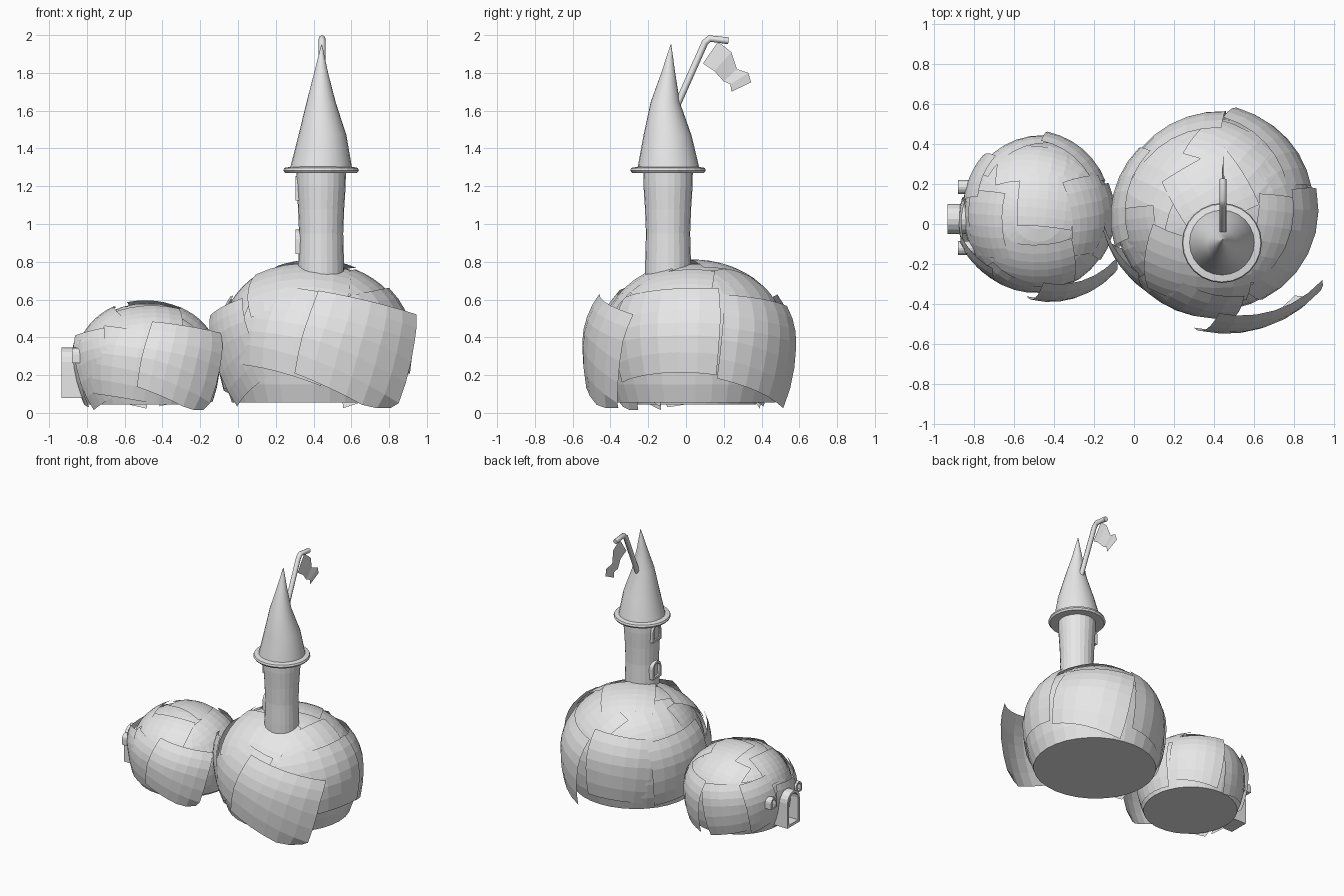
import bpy
import bmesh
from math import sin, cos, pi, radians
from mathutils import Vector

if "Cube" in bpy.data.objects:
    bpy.data.objects.remove(bpy.data.objects["Cube"])

grey = bpy.data.materials.new("plain_grey")
grey.use_nodes = True
grey.diffuse_color = (0.8, 0.8, 0.8, 1)
grey.node_tree.nodes["Principled BSDF"].inputs["Base Color"].default_value = (0.8, 0.8, 0.8, 1)


def add_object(name, bm):
    mesh = bpy.data.meshes.new(name)
    bm.to_mesh(mesh)
    bm.free()
    mesh.materials.append(grey)
    obj = bpy.data.objects.new(name, mesh)
    bpy.context.collection.objects.link(obj)
    return obj


def smooth(obj, angle):
    bpy.ops.object.select_all(action="DESELECT")
    obj.select_set(True)
    bpy.context.view_layer.objects.active = obj
    bpy.ops.object.shade_smooth_by_angle(angle=radians(angle))


def grid_faces(bm, rows, closed=False):
    """Join rows of vertices with quads."""
    for low, high in zip(rows, rows[1:]):
        count = len(low)
        for i in range(count if closed else count - 1):
            j = (i + 1) % count
            bm.faces.new((low[i], low[j], high[j], high[i]))


def lathe(name, profile, sides=24):
    """Turn (x, y, radius, z) rings into a closed round body."""
    bm = bmesh.new()
    rows = []
    for x, y, radius, z in profile:
        rows.append([bm.verts.new((x + radius * cos(2 * pi * i / sides),
                                   y + radius * sin(2 * pi * i / sides), z))
                     for i in range(sides)])
    grid_faces(bm, rows, closed=True)
    bm.faces.new(rows[0][::-1])
    bm.faces.new(rows[-1])
    return add_object(name, bm)


class Dome:
    """Squashed ball with a fuller lower half."""

    def __init__(self, name, centre, radii, depth, floor):
        self.name, self.centre, self.radii = name, Vector(centre), radii
        self.depth, self.floor = depth, floor

    def point(self, d, scale):
        rz = self.radii[2] if d.z > 0 else self.depth
        offset = Vector((d.x * self.radii[0], d.y * self.radii[1], d.z * rz))
        return self.centre + offset * scale

    def core(self):
        bm = bmesh.new()
        bmesh.ops.create_uvsphere(bm, u_segments=32, v_segments=18, radius=1)
        for v in bm.verts:
            v.co = self.point(v.co.copy(), 0.97)
        cut = bmesh.ops.bisect_plane(bm, geom=bm.verts[:] + bm.edges[:] + bm.faces[:],
                                     plane_co=(0, 0, self.floor), plane_no=(0, 0, 1),
                                     clear_inner=True)
        rim = [e for e in cut["geom_cut"] if isinstance(e, bmesh.types.BMEdge)]
        bmesh.ops.contextual_create(bm, geom=rim)
        add_object(self.name + "_core", bm)

    def plate(self, label, az, el, half_w, half_h, roll, base, lift_u, lift_v):
        """Curved square scale lying on the ball, tilted outwards at its edges."""
        az, el, roll = radians(az), radians(el), radians(roll)
        out = Vector((cos(az) * cos(el), sin(az) * cos(el), sin(el)))
        side = Vector((-sin(az), cos(az), 0))
        up = out.cross(side)
        side, up = side * cos(roll) + up * sin(roll), up * cos(roll) - side * sin(roll)
        bm = bmesh.new()
        steps = 6
        rows = []
        for j in range(steps + 1):
            v = 2 * j / steps - 1
            b = radians(half_h) * v
            row = []
            for i in range(steps + 1):
                u = 2 * i / steps - 1
                a = radians(half_w) * u
                d = out * cos(a) * cos(b) + side * sin(a) * cos(b) + up * sin(b)
                p = self.point(d, base + lift_u * u + lift_v * v)
                p.z = max(p.z, self.floor - 0.03)
                row.append(bm.verts.new(p))
            rows.append(row)
        grid_faces(bm, rows)
        add_object(self.name + "_plate_" + label, bm)


# Large and small domes
large = Dome("large_dome", (0.40, 0.05, 0.375), (0.51, 0.50, 0.43), 0.68, 0.055)
small = Dome("small_dome", (-0.48, 0.04, 0.28), (0.385, 0.39, 0.31), 0.50, 0.045)
large.core()
small.core()

# Overlapping plates: azimuth, elevation, half width, half height, roll, scale, lifts
large_plates = {
    "front_right": (-66, 2, 29, 23, -18, 1.24, 0.06, 0.0),
    "right": (-24, 13, 38, 27, 4, 1.01, 0.03, 0.0),
    "back_right": (48, 5, 31, 27, -12, 1.04, 0.05, -0.02),
    "back": (116, 5, 32, 27, -6, 1.0, -0.04, 0.01),
    "left": (168, 4, 30, 27, 6, 1.01, 0.02, 0.01),
    "front_left": (212, 0, 18, 25, 22, 1.05, -0.02, 0.06),
    "front": (-108, 14, 30, 27, -10, 1.03, 0.02, -0.01),
    "upper_right": (-25, 45, 28, 18, 12, 0.99, 0.01, 0.0),
    "upper_back": (62, 45, 32, 20, -10, 0.98, 0.02, 0.01),
    "upper_left": (140, 45, 32, 20, 10, 0.98, 0.01, 0.01),
    "upper_front": (200, 36, 20, 18, -8, 0.98, -0.02, 0.02),
    "upper_centre": (-105, 50, 32, 24, 8, 1.01, -0.02, 0.0),
    "cap": (100, 76, 22, 20, 20, 1.01, 0.0, 0.01),
}
small_plates = {
    "front_right": (-64, 4, 29, 27, -16, 1.16, 0.08, 0.0),
    "right": (-5, 2, 30, 28, 0, 1.0, 0.01, 0.0),
    "back_right": (56, 4, 28, 28, -6, 1.04, 0.05, 0.01),
    "back": (116, 2, 30, 28, 8, 1.01, -0.03, 0.01),
    "back_left": (150, 6, 18, 28, 12, 1.03, -0.03, 0.03),
    "left": (186, -4, 20, 24, -6, 1.03, 0.02, 0.04),
    "front_left": (220, 0, 18, 28, 16, 1.03, -0.03, 0.05),
    "front": (-108, 4, 30, 28, -8, 1.0, -0.02, 0.0),
    "upper_left": (190, 42, 26, 20, -10, 1.0, -0.02, 0.02),
    "upper_front": (-95, 46, 32, 22, 6, 1.0, 0.02, 0.0),
    "upper_right": (0, 44, 30, 20, 8, 1.0, 0.02, 0.01),
    "upper_back": (90, 44, 32, 20, -8, 0.99, 0.02, 0.01),
    "cap": (60, 76, 22, 20, 25, 1.01, 0.01, 0.01),
}
for dome, plates in ((large, large_plates), (small, small_plates)):
    for label, settings in plates.items():
        dome.plate(label, *settings)

# Tower, eave and slightly crooked pointed roof
axis = (0.44, -0.095)
lathe("tower", [(*axis, r, z) for r, z in ((0.123, 0.6), (0.121, 0.8), (0.117, 0.95),
                                           (0.122, 1.08), (0.13, 1.2), (0.131, 1.28))])
lathe("eave", [(*axis, r, z) for r, z in ((0.13, 1.27), (0.19, 1.27), (0.2, 1.283),
                                          (0.195, 1.297), (0.15, 1.305))])
roof = lathe("roof", [(0.44, -0.093, 0.163, 1.3), (0.447, -0.098, 0.127, 1.47),
                      (0.44, -0.11, 0.077, 1.645), (0.44, -0.094, 0.037, 1.8),
                      (0.443, -0.08, 0.002, 1.95)])
smooth(roof, 30)

# Bent flag pole
curve = bpy.data.curves.new("flag_pole", "CURVE")
curve.dimensions = "3D"
curve.bevel_depth = 0.018
curve.bevel_resolution = 2
curve.use_fill_caps = True
path = [(0.445, -0.06, 1.6), (0.445, 0.1, 1.96), (0.445, 0.125, 1.982), (0.445, 0.225, 1.97)]
spline = curve.splines.new("POLY")
spline.points.add(len(path) - 1)
for point, co in zip(spline.points, path):
    point.co = (*co, 1)
curve.materials.append(grey)
pole = bpy.data.objects.new("flag_pole", curve)
bpy.context.collection.objects.link(pole)

# Rippled flag
bm = bmesh.new()
upper = [(0.17, 1.965), (0.24, 1.91), (0.27, 1.82), (0.33, 1.80), (0.345, 1.75)]
lower = [(0.09, 1.85), (0.15, 1.81), (0.2, 1.755), (0.235, 1.74), (0.24, 1.70)]
ripple = [0.445, 0.452, 0.44, 0.449, 0.445]
grid_faces(bm, [[bm.verts.new((x, y, z)) for x, (y, z) in zip(ripple, edge)]
                for edge in (lower, upper)])
add_object("flag", bm)


def arch_frame(name, x0, x1, y, z0, width, height, thick):
    """Arched frame open through the middle, running along x."""
    def outline(inset):
        r = width / 2 - inset
        spring = z0 + height - width / 2
        arc = [(y + r * cos(pi * i / 8), spring + r * sin(pi * i / 8)) for i in range(9)]
        return [(y + r, z0 + inset)] + arc + [(y - r, z0 + inset)]
    bm = bmesh.new()
    rows = [[bm.verts.new((x, py, pz)) for py, pz in outline(inset)]
            for x, inset in ((x0, 0), (x1, 0), (x1, thick), (x0, thick))]
    grid_faces(bm, rows + [rows[0]], closed=True)
    bmesh.ops.recalc_face_normals(bm, faces=bm.faces)
    add_object(name, bm)


# Door and windows, all facing the same side
arch_frame("door_frame", -0.935, -0.82, 0.025, 0.08, 0.15, 0.265, 0.02)
for label, y, z in (("back", 0.185, 0.255), ("front", -0.12, 0.265)):
    arch_frame("dome_window_" + label, -0.88, -0.72, y, z, 0.07, 0.08, 0.014)
for label, z in (("lower", 0.84), ("upper", 1.125)):
    arch_frame("tower_window_" + label, 0.305, 0.37, axis[1] + 0.01, z, 0.1, 0.13, 0.016)
